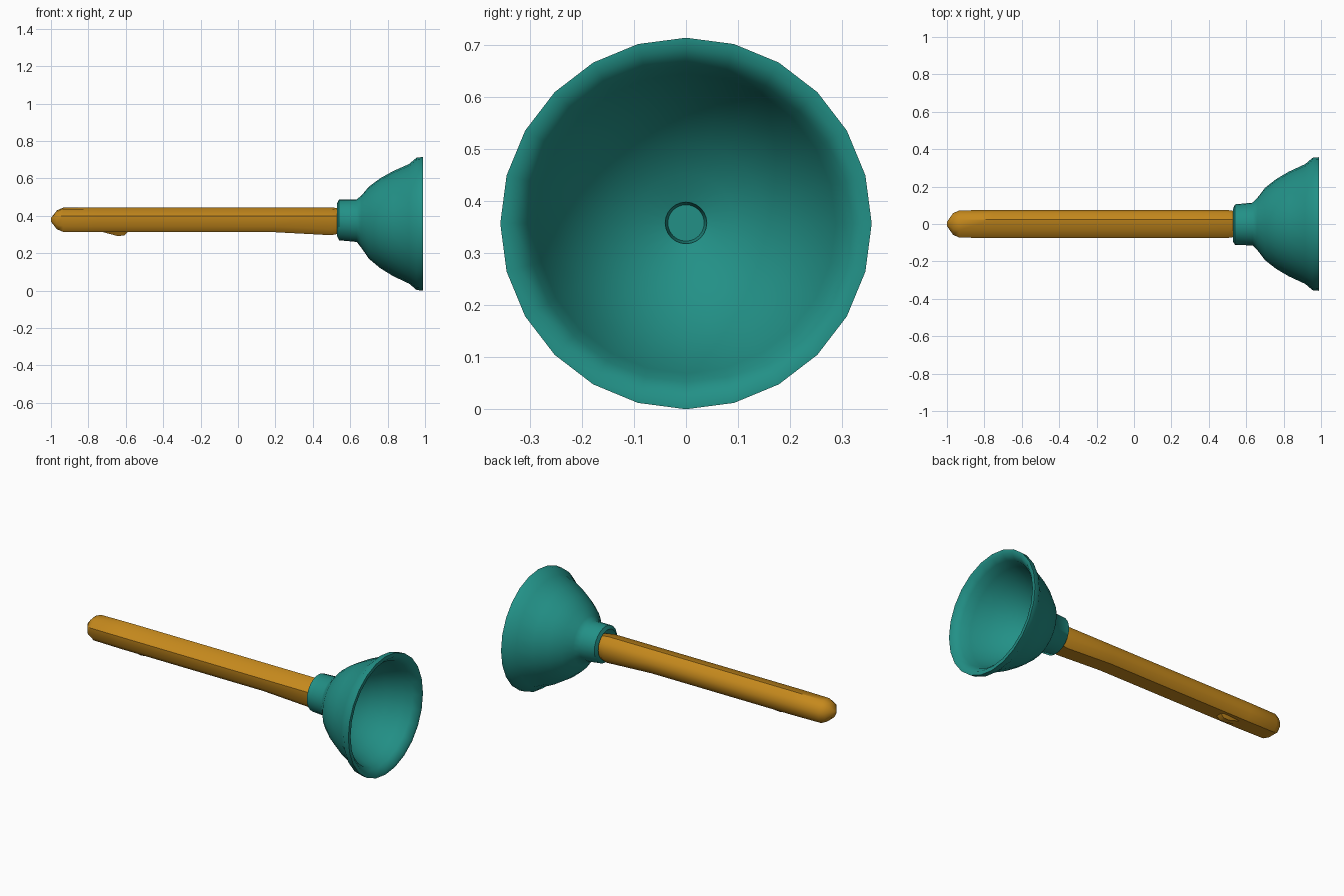
import bpy, bmesh, math

if "Cube" in bpy.data.objects:
    bpy.data.objects.remove(bpy.data.objects["Cube"])


def loft(name, rings, color, angle):
    """Skin a list of equal-length point rings and cap both ends."""
    bm = bmesh.new()
    loops = [[bm.verts.new(p) for p in ring] for ring in rings]
    n = len(loops[0])
    for a, b in zip(loops, loops[1:]):
        for i in range(n):
            j = (i + 1) % n
            bm.faces.new((a[i], a[j], b[j], b[i]))
    bm.faces.new(loops[0])
    bm.faces.new(loops[-1])
    bmesh.ops.recalc_face_normals(bm, faces=bm.faces)
    mesh = bpy.data.meshes.new(name)
    bm.to_mesh(mesh)
    bm.free()
    obj = bpy.data.objects.new(name, mesh)
    bpy.context.collection.objects.link(obj)
    mat = bpy.data.materials.new(name + "_color")
    mat.diffuse_color = color
    mat.use_nodes = True
    mat.node_tree.nodes["Principled BSDF"].inputs["Base Color"].default_value = mat.diffuse_color
    mesh.materials.append(mat)
    bpy.ops.object.select_all(action='DESELECT')
    obj.select_set(True)
    bpy.context.view_layer.objects.active = obj
    bpy.ops.object.shade_smooth_by_angle(angle=math.radians(angle))
    return obj


def circle(x, r, cy, cz, n=24):
    return [(x, cy + r * math.cos(2 * math.pi * i / n), cz + r * math.sin(2 * math.pi * i / n))
            for i in range(n)]


WOOD = (0.56, 0.25, 0.012, 1)
RUBBER = (0.016, 0.28, 0.24, 1)

# Wooden handle: rounded section with ridges, blunt tip, slight flare into the neck
section = [(-.075, .022), (-.035, .059), (.025, .067), (.06, .042), (.075, .007),
           (.073, -.033), (.045, -.066), (-.045, -.066), (-.073, -.035)]
stations = [(-1.0, .15, 0), (-.968, .76, 0), (-.935, .97, 0), (-.75, 1, 0),
            (.2, 1, 0), (.5, 1, -.016), (.57, .85, -.01)]
rings = [[(x, y * s, .378 + z * s + (drop if z < 0 else 0)) for y, z in section]
         for x, s, drop in stations]
loft("handle", rings, WOOD, 42)

# Small knot under the handle
knot = [[(x, y * w, z) for y, z in ((-.045, .33), (-.02, low), (.02, low), (.045, .33))]
        for x, w, low in ((-.72, 1, .312), (-.645, .8, .292), (-.61, .8, .294), (-.59, .9, .312))]
loft("handle_knot", knot, WOOD, 40)

# Rubber cup: x, radius, centre y, centre z along the neck, bell, rim and hollow inside
profile = [(.56, .07, 0, .375), (.53, .088, -.006, .378), (.54, .109, -.004, .378),
           (.635, .114, 0, .374), (.66, .14, 0, .368), (.70, .193, 0, .363),
           (.76, .240, 0, .36), (.83, .281, 0, .358), (.915, .320, 0, .357),
           (.955, .354, 0, .357), (.988, .357, 0, .357),
           (.988, .335, 0, .357), (.955, .305, 0, .357), (.90, .288, 0, .357),
           (.82, .252, 0, .357), (.75, .207, 0, .357), (.70, .155, 0, .357),
           (.66, .095, 0, .357), (.64, .04, 0, .358), (.59, .035, 0, .358)]
loft("rubber_cup", [circle(*p) for p in profile], RUBBER, 60)
